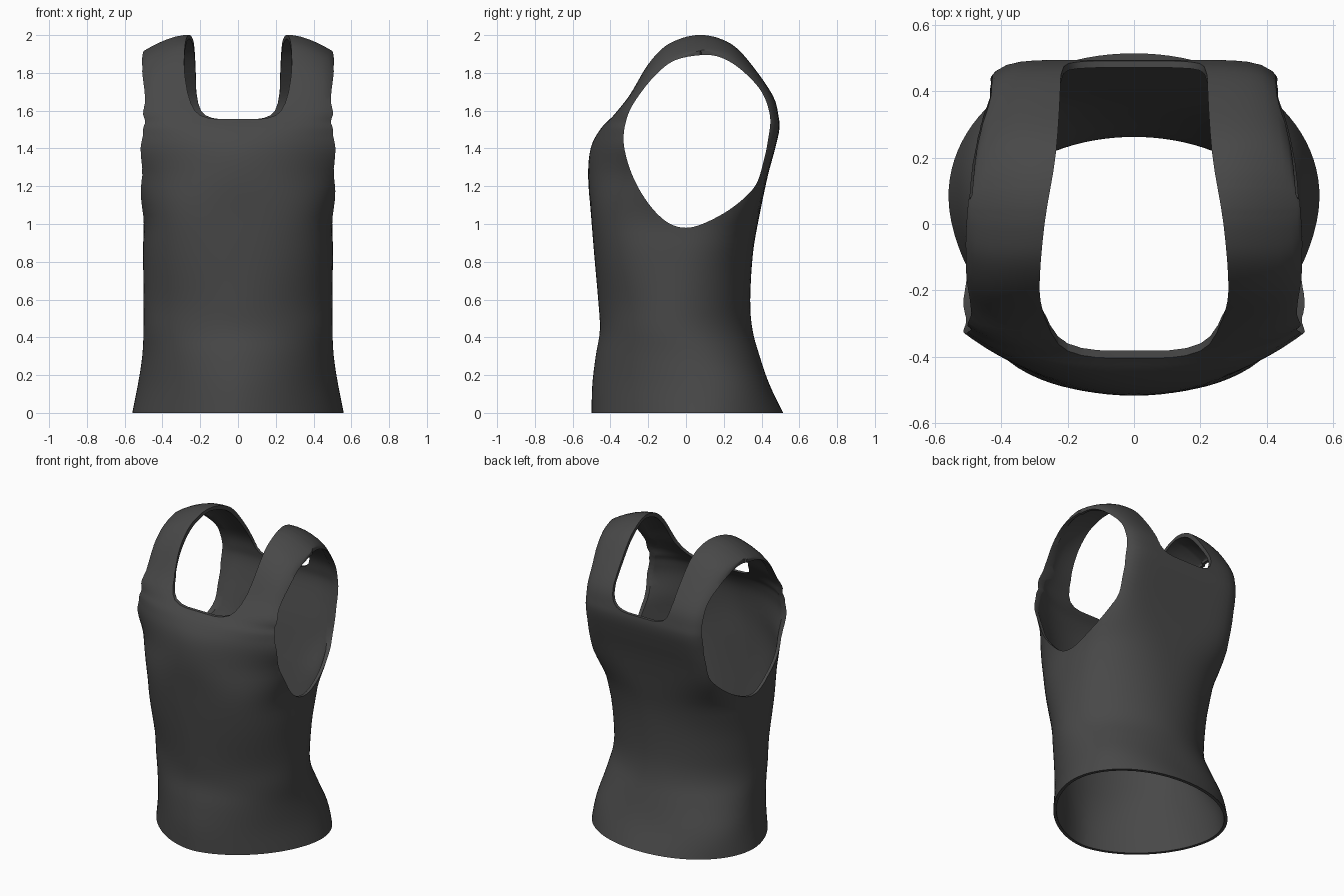
import bpy, bmesh, math

if "Cube" in bpy.data.objects:
    bpy.data.objects.remove(bpy.data.objects["Cube"], do_unlink=True)

SEGMENTS = 96      # points around each cross-section
THICKNESS = 0.02
BACK_WIDTH = 0.505  # widest half width of the back panel


def clamp(v):
    return max(0.0, min(1.0, v))


def spline(points, steps, closed=False):
    """Catmull-Rom interpolation of tuples of any length."""
    n = len(points)
    out = []
    for i in range(n if closed else n - 1):
        if closed:
            ids = [(i + k) % n for k in (-1, 0, 1, 2)]
        else:
            ids = [max(0, min(n - 1, i + k)) for k in (-1, 0, 1, 2)]
        p = [points[k] for k in ids]
        for s in range(steps):
            t = s / steps
            out.append(tuple(
                0.5 * (2 * b + (c - a) * t + (2 * a - 5 * b + 4 * c - d) * t * t
                       + (3 * b - a - 3 * c + d) * t ** 3)
                for a, b, c, d in zip(*p)))
    if not closed:
        out.append(tuple(points[-1]))
    return out


def bridge(bm, ring_a, ring_b):
    n = len(ring_a)
    for i in range(n):
        j = (i + 1) % n
        bm.faces.new((ring_a[i], ring_a[j], ring_b[j], ring_b[i]))


def make_object(name, bm):
    bmesh.ops.recalc_face_normals(bm, faces=bm.faces[:])
    mesh = bpy.data.meshes.new(name)
    bm.to_mesh(mesh)
    bm.free()
    obj = bpy.data.objects.new(name, mesh)
    bpy.context.collection.objects.link(obj)
    return obj


def make_prism(name, rings):
    """Closed solid lofted through rings of points."""
    bm = bmesh.new()
    loops = [[bm.verts.new(co) for co in ring] for ring in rings]
    for a, b in zip(loops, loops[1:]):
        bridge(bm, a, b)
    bm.faces.new(loops[0])
    bm.faces.new(loops[-1])
    obj = make_object(name, bm)
    obj.hide_render = True
    return obj


# Cross-sections: height, half width, front y, widest y, back y,
# front and back squareness
SECTIONS = [
    (0.00, 0.560, -0.500, 0.080, 0.515, 1.75, 2.05),
    (0.15, 0.530, -0.496, 0.060, 0.442, 1.8, 2.4),
    (0.30, 0.507, -0.478, 0.010, 0.390, 1.9, 2.2),
    (0.44, 0.500, -0.456, -0.050, 0.352, 1.95, 2.0),
    (0.60, 0.500, -0.465, -0.060, 0.340, 2.0, 2.05),
    (0.85, 0.503, -0.487, -0.035, 0.355, 2.5, 2.3),
    (1.05, 0.508, -0.503, 0.000, 0.390, 2.8, 3.2),
    (1.25, 0.610, -0.518, 0.050, 0.432, 2.1, 6.5),
    (1.40, 0.740, -0.505, 0.075, 0.472, 1.9, 8.0),
    (1.50, 0.680, -0.455, 0.075, 0.494, 2.4, 8.0),
    (1.57, 0.610, -0.390, 0.075, 0.490, 3.6, 8.0),
    (1.68, 0.545, -0.300, 0.075, 0.460, 7.5, 8.0),
    (1.84, 0.522, -0.205, 0.075, 0.350, 10.0, 9.0),
    (1.94, 0.515, -0.113, 0.075, 0.258, 10.0, 10.0),
    (1.985, 0.515, -0.020, 0.075, 0.170, 10.0, 10.0),
    (2.00, 0.515, 0.050, 0.075, 0.100, 10.0, 10.0),
]


def section_ring(row, inset):
    z, w, front, mid, back, nf, nb = row
    # The inner skin stands further in at the small of the back
    back_inset = inset * (1 + 3 * math.exp(-((z - 0.5) / 0.25) ** 2))
    back_width = min(w, BACK_WIDTH) if z > 1.0 else w
    z -= inset * clamp((z - 1.5) / 0.45)
    ring = []
    for i in range(SEGMENTS):
        a = 2 * math.pi * i / SEGMENTS
        c, s = math.cos(a), math.sin(a)
        if s > 1e-6:
            n, width, depth = nb, back_width, back - mid - back_inset
        else:
            n, width, depth = nf, w, mid - front - inset
        r = (abs(c) ** n + abs(s) ** n) ** (-1 / n)
        x, y = (width - inset) * c * r, mid + max(0.004, depth) * s * r
        # Narrow the upper back, then round the shoulders outward and down
        x *= 1 - 0.17 * max(0, y + 0.1) * clamp((z - 1.0) / 0.4)
        slope = max(0, (abs(x) - 0.28) / 0.22) ** 1.6
        drop = 0.085 * clamp((z - 1.5) / 0.5) * min(slope, 1.2)
        ring.append((x, y, z - drop))
    return ring


# Garment shell: outer and inner skins joined at the hem
rows = spline(SECTIONS, 4)
bm = bmesh.new()
hems = []
for inset in (0, THICKNESS):
    loops = [[bm.verts.new(co) for co in section_ring(r, inset)] for r in rows]
    for a, b in zip(loops, loops[1:]):
        bridge(bm, a, b)
    top = loops[-1]
    for i in range(SEGMENTS // 2):
        ids = [i, i + 1, SEGMENTS - i - 1, (SEGMENTS - i) % SEGMENTS]
        bm.faces.new([top[k] for k in dict.fromkeys(ids)])
    hems.append(loops[0])
bridge(bm, *hems)
tank_top = make_object("tank_top", bm)

# Armhole cutter, a side profile (y, z) run across the body
ARMHOLE = [
    (0.00, 0.98), (0.11, 1.01), (0.25, 1.09), (0.365, 1.20), (0.41, 1.33),
    (0.435, 1.45), (0.445, 1.57), (0.40, 1.70), (0.30, 1.81), (0.20, 1.875),
    (0.10, 1.895), (-0.05, 1.87), (-0.15, 1.80), (-0.25, 1.68),
    (-0.31, 1.57), (-0.33, 1.43), (-0.285, 1.26), (-0.20, 1.11), (-0.10, 1.01),
]
profile = spline(ARMHOLE, 5, closed=True)
armholes = make_prism("armhole_cutter",
                      [[(x, y, z) for y, z in profile] for x in (-1, 1)])

# Neck cutter, a plan outline (half width, y) with a rounded lower edge
NECK = [(0.25, -0.70), (0.255, -0.40), (0.265, -0.30), (0.285, -0.20),
        (0.27, 0.00), (0.235, 0.22), (0.22, 0.47), (0.22, 0.70)]
half = spline(NECK, 4)
outline = half + [(-x, y) for x, y in reversed(half)]
LEVELS = [(1.555, 0.42), (1.561, 0.62), (1.575, 0.78), (1.60, 0.89),
          (1.64, 0.96), (1.70, 1.0), (2.30, 1.0)]
neck = make_prism("neck_cutter",
                  [[(x * k, y, z) for x, y in outline] for z, k in LEVELS])

# Cut the openings
bpy.ops.object.select_all(action='DESELECT')
bpy.context.view_layer.objects.active = tank_top
tank_top.select_set(True)
for cutter in (armholes, neck):
    mod = tank_top.modifiers.new(cutter.name, 'BOOLEAN')
    mod.operation = 'DIFFERENCE'
    mod.solver = 'EXACT'
    mod.object = cutter
    bpy.ops.object.modifier_apply(modifier=mod.name)
    bpy.data.objects.remove(cutter, do_unlink=True)

# Dark fabric
fabric = bpy.data.materials.new("charcoal_fabric")
colour = (0.065, 0.065, 0.065, 1)
fabric.use_nodes = True
fabric.diffuse_color = colour
bsdf = next(n for n in fabric.node_tree.nodes if n.type == 'BSDF_PRINCIPLED')
bsdf.inputs["Base Color"].default_value = colour
bsdf.inputs["Roughness"].default_value = 0.8
tank_top.data.materials.clear()
tank_top.data.materials.append(fabric)
for poly in tank_top.data.polygons:
    poly.material_index = 0

bpy.ops.object.shade_smooth_by_angle(angle=math.radians(40))
